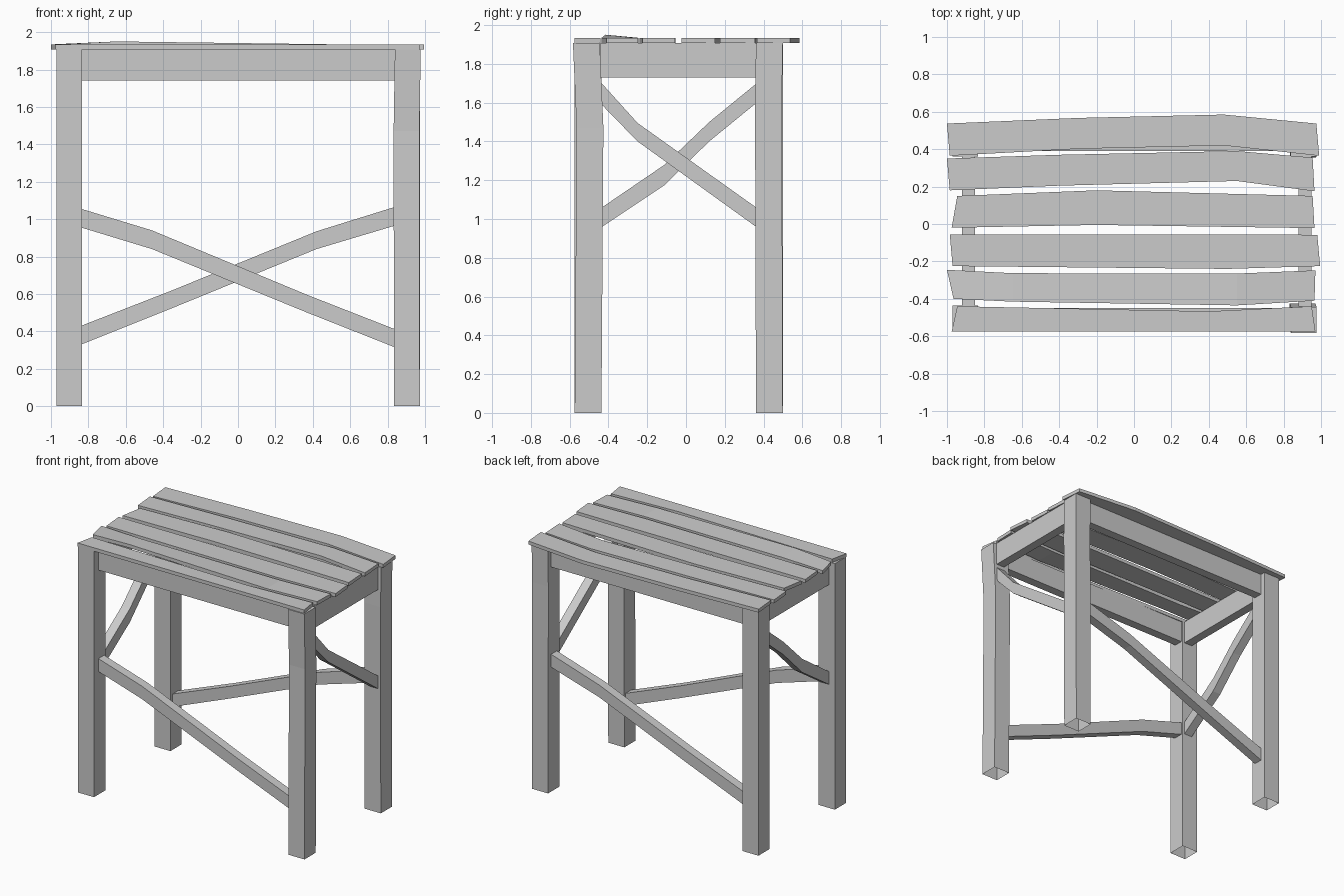
import bpy, bmesh

if "Cube" in bpy.data.objects:
    bpy.data.objects.remove(bpy.data.objects["Cube"])


def loft(name, rings, caps=(True, True)):
    """Skin a chain of four-cornered sections into one flat-sided beam."""
    bm = bmesh.new()
    loops = [[bm.verts.new(p) for p in ring] for ring in rings]
    for a, b in zip(loops, loops[1:]):
        for i in range(4):
            j = (i + 1) % 4
            bm.faces.new((a[i], a[j], b[j], b[i]))
    if caps[0]:
        bm.faces.new(loops[0][::-1])
    if caps[1]:
        bm.faces.new(loops[-1])
    bmesh.ops.recalc_face_normals(bm, faces=bm.faces)
    mesh = bpy.data.meshes.new(name)
    bm.to_mesh(mesh)
    bm.free()
    obj = bpy.data.objects.new(name, mesh)
    bpy.context.collection.objects.link(obj)
    return obj


def leg(name, path, half=0.069):
    """Square post through (x, y, z) centres, hollow at the foot."""
    rings = [[(x - half, y - half, z), (x + half, y - half, z),
              (x + half, y + half, z), (x - half, y + half, z)]
             for x, y, z in path]
    return loft(name, rings, (False, True))


def rail(name, axis, side, stations):
    """Rail along x or y; stations are (position, bottom z, top z)."""
    s0, s1 = side
    rings = []
    for t, lo, hi in stations:
        ring = [(s0, lo), (s1, lo), (s1, hi), (s0, hi)]
        rings.append([(t, s, z) if axis == "x" else (s, t, z) for s, z in ring])
    return loft(name, rings, (False, False))


def slat(name, stations, lift=None):
    """Top board; stations are (x at front, y front, x at back, y back)."""
    z0, z1 = 1.907, 1.934
    rings = []
    for i, (xf, yf, xb, yb) in enumerate(stations):
        up = 0.016 if i == lift else 0
        rings.append([(xf, yf, z0 + up), (xb, yb, z0), (xb, yb, z1), (xf, yf, z1 + up)])
    return loft(name, rings)


# Legs, the front right one slightly crooked
TOP = 1.907
leg("front_left_leg", [(-0.902, -0.505, 0), (-0.902, -0.505, TOP)])
leg("front_right_leg", [(0.903, -0.505, 0), (0.901, -0.495, 1.47), (0.908, -0.514, TOP)])
leg("back_left_leg", [(-0.902, 0.43, 0), (-0.902, 0.43, TOP)])
leg("back_right_leg", [(0.903, 0.43, 0), (0.904, 0.425, 1.6), (0.906, 0.43, TOP)])

# Depth of the rails inside each face of the frame
FRONT, BACK = (-0.52, -0.45), (0.39, 0.46)
LEFT, RIGHT = (-0.92, -0.85), (0.88, 0.95)

# Apron under the top
for name, side in (("front_apron", FRONT), ("back_apron", BACK)):
    rail(name, "x", side, [(-0.84, 1.74, TOP), (0.84, 1.74, TOP)])
for name, side in (("left_apron", LEFT), ("right_apron", RIGHT)):
    rail(name, "y", side, [(-0.44, 1.73, TOP), (0.365, 1.73, TOP)])

# Diagonal braces, one on each face
rail("front_brace", "x", FRONT, [(-0.838, 0.955, 1.055), (-0.46, 0.84, 0.94),
                                 (0.37, 0.50, 0.595), (0.838, 0.315, 0.412)])
rail("back_brace", "x", BACK, [(-0.838, 0.33, 0.43), (-0.35, 0.525, 0.62),
                               (0.42, 0.84, 0.935), (0.838, 0.965, 1.065)])
rail("right_brace", "y", RIGHT, [(-0.435, 1.59, 1.70), (-0.25, 1.40, 1.495),
                                 (0.365, 0.957, 1.057)])
rail("left_brace", "y", LEFT, [(-0.44, 0.955, 1.055), (-0.11, 1.175, 1.28),
                               (0.12, 1.40, 1.50), (0.365, 1.60, 1.70)])

# Uneven boards of the top, front to back
slat("top_slat_1", [(-0.975, -0.575, -0.945, -0.44), (-0.7, -0.575, -0.7, -0.445),
                    (0.4, -0.575, 0.4, -0.467), (0.97, -0.575, 0.95, -0.44)])
slat("top_slat_2", [(-0.965, -0.40, -1.0, -0.245), (-0.65, -0.415, -0.65, -0.263),
                    (0.55, -0.435, 0.55, -0.265), (0.965, -0.41, 0.97, -0.248)], lift=1)
slat("top_slat_3", [(-0.97, -0.225, -0.985, -0.055), (0.5, -0.24, 0.5, -0.055),
                    (0.995, -0.225, 0.98, -0.058)])
slat("top_slat_4", [(-0.975, -0.02, -0.945, 0.15), (-0.2, -0.005, -0.2, 0.18),
                    (0.965, -0.022, 0.955, 0.15)])
slat("top_slat_5", [(-0.985, 0.18, -1.0, 0.35), (-0.4, 0.205, -0.4, 0.37),
                    (0.55, 0.23, 0.55, 0.39), (0.965, 0.175, 0.955, 0.355)])
slat("top_slat_6", [(-0.985, 0.365, -1.0, 0.537), (-0.3, 0.402, -0.3, 0.567),
                    (0.48, 0.42, 0.48, 0.585), (0.99, 0.365, 0.975, 0.537)])
